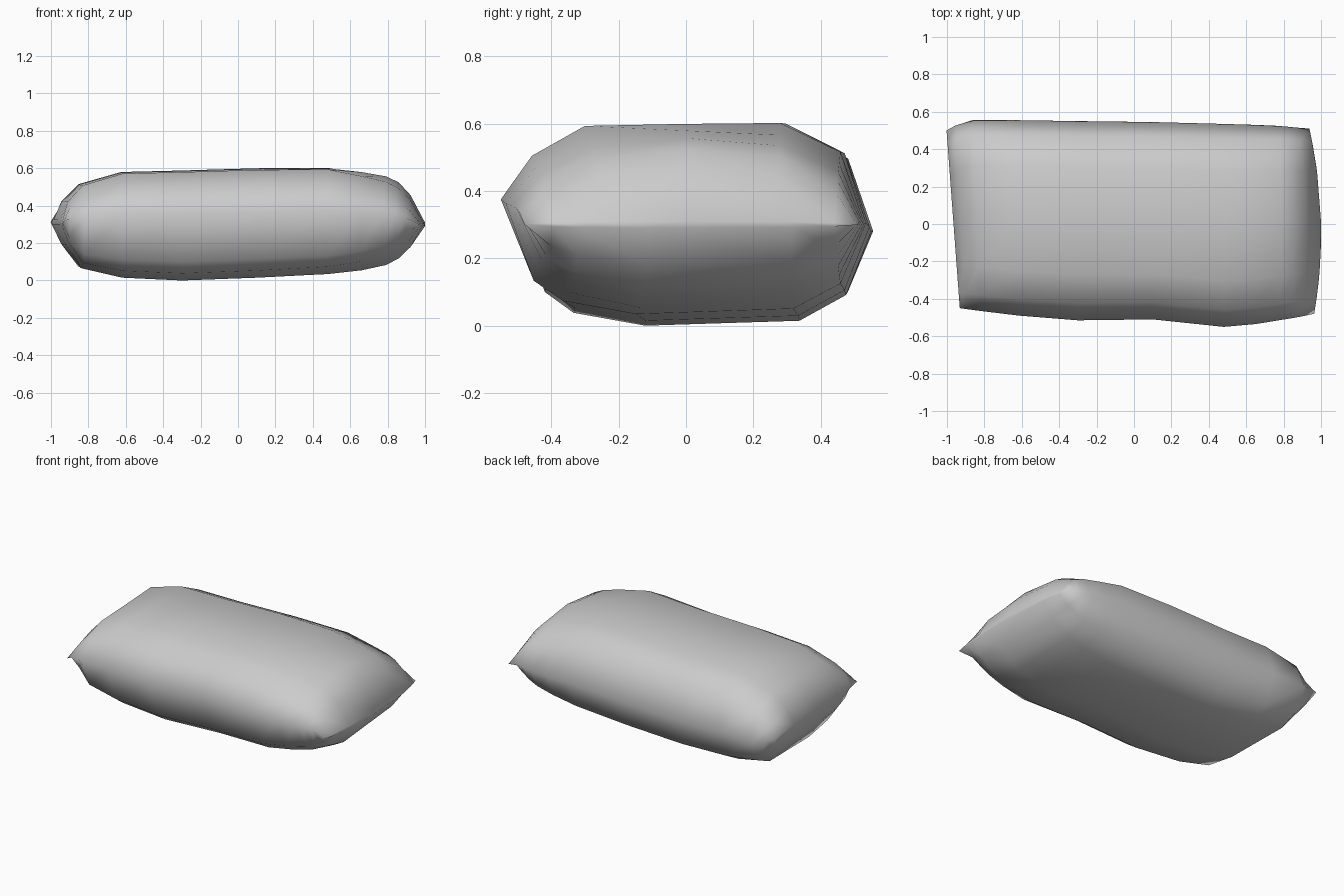
import bpy
import bmesh

cube = bpy.data.objects.get("Cube")
if cube:
    bpy.data.objects.remove(cube, do_unlink=True)

grey = bpy.data.materials.new("stone grey")
grey.use_nodes = True
colour = (0.6, 0.6, 0.6, 1)
grey.diffuse_color = colour
grey.node_tree.nodes["Principled BSDF"].inputs["Base Color"].default_value = colour

# Cross-section (across, up), each running from -1 to 1
profile = [(-1, .2), (-.83, .66), (-.54, .97), (0, .98), (.53, 1), (.86, .7),
           (1, -.05), (.86, -.69), (.6, -.95), (-.26, -1), (-.66, -.87), (-.82, -.66)]

# Stations along the length: x, front, back, bottom, top
stations = [(-.965, -.45, .5, .3, .325), (-.925, -.455, .525, .19, .425),
            (-.84, -.465, .555, .065, .515), (-.62, -.49, .555, .015, .58),
            (-.3, -.515, .55, 0, .588), (.1, -.51, .545, .015, .6),
            (.48, -.55, .535, .033, .605), (.65, -.535, .53, .045, .585),
            (.77, -.515, .525, .07, .562), (.83, -.505, .52, .105, .53),
            (.885, -.495, .515, .17, .46), (.95, -.48, .51, .29, .31)]


def end_shift(x, y):
    """Slant the left end and bow the right end outward."""
    weight = (abs(x) / .95) ** 4
    t = y / .5
    return weight * (-.035 * t if x < 0 else .05 * (1 - t * t) - .01 * t)


def corner_pinch(x, y):
    """Thin the corners of the right end."""
    along = min(max((x - .45) / .4, 0), 1)
    return 1 - .25 * along * min(abs(y) / .5, 1)


def section(bm, x, front, back, bottom, top):
    ring = []
    for u, v in profile:
        y = (front + back) / 2 + u * (back - front) / 2
        z = (bottom + top) / 2 + v * (top - bottom) / 2 * corner_pinch(x, y)
        ring.append(bm.verts.new((x + end_shift(x, y), y, z)))
    return ring


# Body lofted through the sections
bm = bmesh.new()
rings = [section(bm, *s) for s in stations]
n = len(profile)
for a, b in zip(rings, rings[1:]):
    for i in range(n):
        j = (i + 1) % n
        bm.faces.new((a[i], a[j], b[j], b[i]))

# End ridges closed with strips from upper to lower edge
for ring in (rings[0], rings[-1]):
    half = n // 2
    bm.faces.new((ring[0], ring[1], ring[n - 1]))
    for i in range(1, half - 1):
        bm.faces.new((ring[i], ring[i + 1], ring[n - i - 1], ring[n - i]))
    bm.faces.new((ring[half - 1], ring[half], ring[half + 1]))

bmesh.ops.recalc_face_normals(bm, faces=bm.faces)
for face in bm.faces:
    face.smooth = True
mesh = bpy.data.meshes.new("stone_body")
bm.to_mesh(mesh)
bm.free()
mesh.materials.append(grey)
body = bpy.data.objects.new("stone_body", mesh)
bpy.context.collection.objects.link(body)
